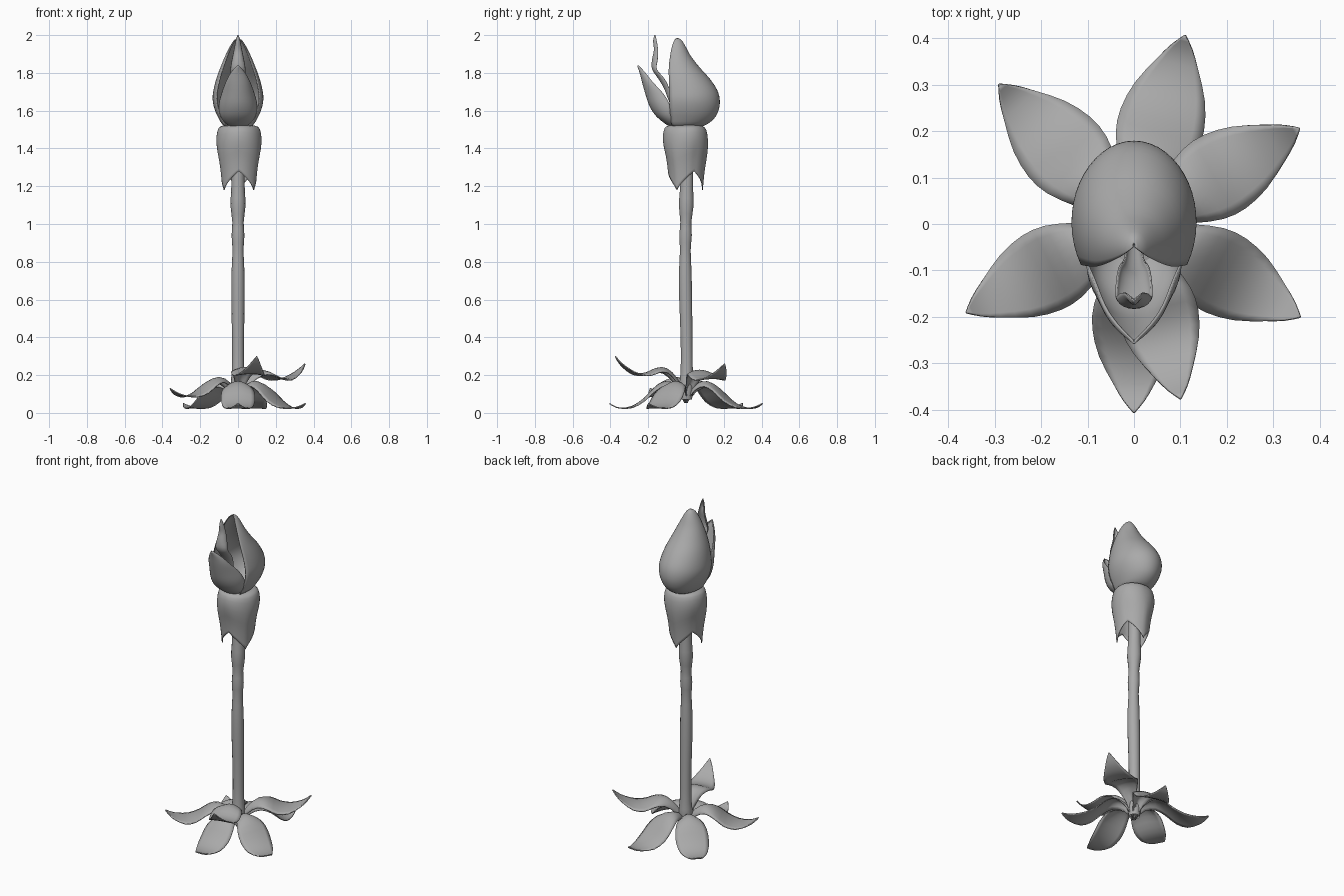
import bpy, bmesh
from math import sin, cos, pi, radians, atan2, hypot

cube = bpy.data.objects.get("Cube")
if cube:
    bpy.data.objects.remove(cube, do_unlink=True)

GREY = (0.4, 0.4, 0.4, 1)
mat = bpy.data.materials.new("plain grey")
mat.use_nodes = True
mat.diffuse_color = GREY
mat.node_tree.nodes["Principled BSDF"].inputs["Base Color"].default_value = GREY


def spline(rows, steps):
    """Smoothly fill in extra rows between the given ones."""
    out = []
    for i in range(len(rows) - 1):
        a, b = rows[max(i - 1, 0)], rows[i]
        c, d = rows[i + 1], rows[min(i + 2, len(rows) - 1)]
        for k in range(steps):
            t = k / steps
            out.append([q + t * ((r - p) / 2 + t * ((2 * p - 5 * q + 4 * r - s) / 2
                        + t * (3 * q - p - 3 * r + s) / 2))
                        for p, q, r, s in zip(a, b, c, d)])
    return out + [list(rows[-1])]


def skin(name, grid, closed=False, thick=0.0):
    """Bridge rows of points into one smooth surface."""
    bm = bmesh.new()
    rows = [[bm.verts.new(p) for p in row] for row in grid]
    n = len(rows[0])
    for a, b in zip(rows, rows[1:]):
        for i in range(n if closed else n - 1):
            j = (i + 1) % n
            bm.faces.new((a[i], a[j], b[j], b[i]))
    bmesh.ops.remove_doubles(bm, verts=bm.verts, dist=0.0004)
    bmesh.ops.recalc_face_normals(bm, faces=bm.faces)
    mesh = bpy.data.meshes.new(name)
    bm.to_mesh(mesh)
    bm.free()
    mesh.materials.append(mat)
    obj = bpy.data.objects.new(name, mesh)
    bpy.context.collection.objects.link(obj)
    if thick:
        solid = obj.modifiers.new("thickness", 'SOLIDIFY')
        solid.thickness = thick
        solid.offset = 0
    bpy.ops.object.select_all(action='DESELECT')
    obj.select_set(True)
    bpy.context.view_layer.objects.active = obj
    bpy.ops.object.shade_smooth_by_angle(angle=radians(50))
    return obj


def cupped_petal(name, rows, arc, n=20, thick=0.005):
    """Upright cupped petal; rows hold z, y of the spine, y of the rims, half width."""
    m = radians(arc)
    grid = []
    for z, spine, rim, w in spline(rows, 3):
        row = []
        for i in range(n + 1):
            f = m * (2 * i / n - 1)
            k = (cos(f) - cos(m)) / (1 - cos(m))
            row.append((max(w, 0) * sin(f), rim + (spine - rim) * k, z))
        grid.append(row)
    return skin(name, grid, thick=thick)


# Stem: z, radius
stem = [(0.07, .03), (0.14, .04), (0.22, .033), (0.4, .032), (0.6, .035), (0.75, .034),
        (0.86, .029), (0.94, .034), (1.01, .03), (1.1, .04), (1.18, .036), (1.3, .034), (1.5, .03)]
skin("stem", [[(r * cos(a), r * sin(a) + 0.004 * sin(z * 6), z)
               for a in (2 * pi * i / 14 for i in range(14))]
              for z, r in spline(stem, 2)], closed=True)

# Ground leaves: tip x, tip y, lift of the tip
leaf_line = [(0, .09, .02), (.13, .15, .07), (.28, .165, .15), (.42, .13, .21), (.55, .075, .22),
             (.7, .035, .185), (.85, .025, .11), (.94, .035, .055), (1, .05, .004)]
for i, (x, y, lift) in enumerate([(.11, .405, 0), (.355, .205, .21), (.357, -.2, 0),
                                  (.1, -.375, .25), (0, -.405, 0), (-.36, -.19, .08),
                                  (-.29, .3, 0)]):
    length, a = hypot(x, y), atan2(y, x)
    grid = []
    for t, z, w in spline(leaf_line, 2):
        row = []
        for k in range(-4, 5):
            s = k / 4
            side = s * w * length
            droop = 0.045 * max(0, 0.85 - t) * s * s
            row.append((t * x - side * sin(a), t * y + side * cos(a),
                        z + lift * t - droop))
        grid.append(row)
    skin(f"ground_leaf_{i + 1}", grid, thick=0.006)

# Drooping collar with three pointed lobes
collar = [(0, .01), (.01, .06), (.03, .09), (.08, .108), (.25, .117), (.45, .113),
          (.65, .102), (.85, .094), (1, .09)]
grid = []
for t, r in spline(collar, 2):
    row = []
    for i in range(48):
        a = 2 * pi * i / 48
        off = abs((a - pi / 2 + pi / 3) % (2 * pi / 3) - pi / 3) / (pi / 3)
        low = 1.18 + 0.1 * off ** 0.8
        row.append((r * cos(a) + 0.005, r * sin(a) - 0.003, 1.525 + (low - 1.525) * t))
    grid.append(row)
skin("collar", grid, closed=True, thick=0.005)

# Rear hood of the flower
cupped_petal("hood_petal", [
    (1.517, .02, -.02, .01), (1.52, .09, -.07, .07), (1.56, .147, -.08, .1),
    (1.61, .172, -.085, .122), (1.66, .176, -.087, .132), (1.71, .162, -.088, .127),
    (1.77, .122, -.09, .112), (1.83, .068, -.09, .09), (1.89, .022, -.083, .065),
    (1.94, -.005, -.073, .04), (1.97, -.024, -.062, .02), (1.982, -.042, -.05, .002)], 122, 32)

# Front lip
cupped_petal("front_petal", [
    (1.515, -.03, -.02, .01), (1.52, -.085, -.05, .045), (1.545, -.125, -.07, .075),
    (1.58, -.163, -.08, .094), (1.63, -.193, -.085, .1), (1.69, -.213, -.12, .085),
    (1.75, -.23, -.175, .063), (1.8, -.243, -.215, .036), (1.838, -.256, -.25, .002)], 90)

# Slender inner petal
cupped_petal("inner_petal", [
    (1.54, -.04, -.03, .012), (1.66, -.092, -.075, .02), (1.72, -.115, -.09, .03),
    (1.77, -.145, -.115, .036), (1.82, -.178, -.155, .038), (1.87, -.178, -.15, .03),
    (1.92, -.168, -.148, .02), (1.97, -.172, -.155, .01), (2.0, -.165, -.162, .001)], 90, 10, 0.004)
